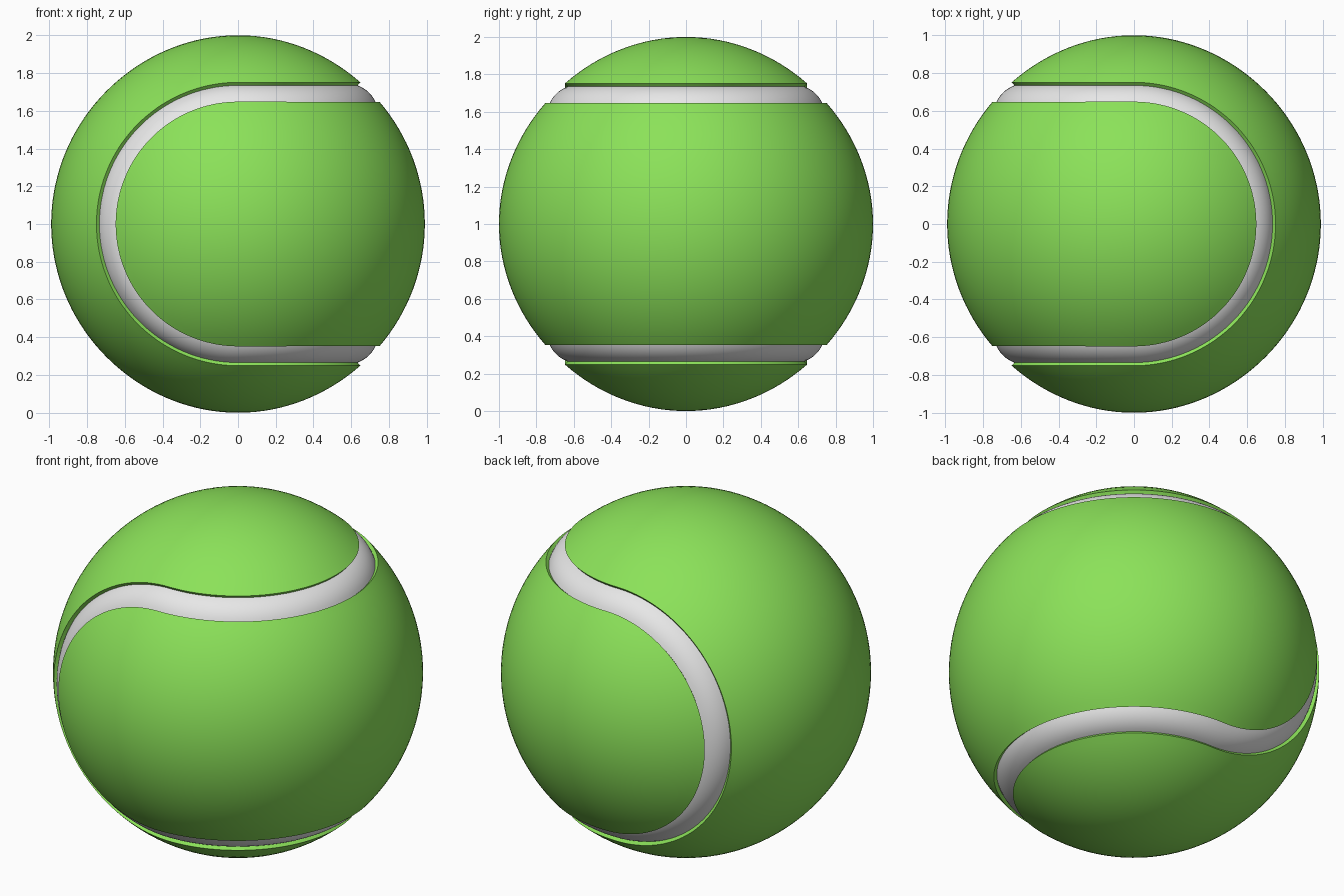
import bpy, bmesh, math
from mathutils import Vector

if "Cube" in bpy.data.objects:
    bpy.data.objects.remove(bpy.data.objects["Cube"])

EDGE_LO, EDGE_HI = 40.8, 49.2      # latitudes of the two groove edges (symmetric about 45)
AZ_STEPS = 72


def material(name, rgb):
    m = bpy.data.materials.new(name)
    m.diffuse_color = (*rgb, 1)
    m.use_nodes = True
    m.node_tree.nodes["Principled BSDF"].inputs["Base Color"].default_value = m.diffuse_color
    return m


green = material("felt green", (0.26, 0.76, 0.10))
white = material("seam white", (0.80, 0.80, 0.80))


def steps(a, b, n):
    return [a + (b - a) * i / n for i in range(n + 1)]


def direction(right, lat, az):
    # right half of the ball has its axis along z, left half along y
    lat, az = math.radians(lat), math.radians(az)
    c, s = math.cos(lat), math.sin(lat)
    if right:
        return Vector((c * math.cos(az), c * math.sin(az), s))
    return Vector((-c * math.cos(az), s, c * math.sin(az)))


def felt_radius(d, lat):
    # slightly raised at the four panel tips
    return 0.99 + 0.01 * max(abs(d.y), abs(d.z)) ** 6


def seam_radius(d, lat):
    # rounded rib sunk between the felt panels
    t = (abs(lat) - 45) / (EDGE_HI - 45)
    return 0.970 + 0.013 * (1 - t * t)


def build(name, patches, radius, mat, wall=False):
    bm = bmesh.new()
    azs = steps(-90, 90, AZ_STEPS)
    for right, lats in patches:
        rows = []
        for lat in lats:
            dirs = [direction(right, lat, az) for az in azs]
            rows.append([bm.verts.new(d * radius(d, lat)) for d in dirs])
        for r0, r1 in zip(rows, rows[1:]):
            for i in range(AZ_STEPS):
                bm.faces.new((r0[i], r0[i + 1], r1[i + 1], r1[i]))
    bmesh.ops.remove_doubles(bm, verts=bm.verts, dist=0.0004)
    for f in bm.faces:
        if f.normal.dot(f.calc_center_median()) < 0:
            f.normal_flip()
    bm.normal_update()
    for f in bm.faces:
        if f.normal.dot(f.calc_center_median()) < 0:
            f.normal_flip()
    if wall:
        # groove wall: rim pulled toward the ball centre
        rim = [e for e in bm.edges if e.is_boundary]
        new = bmesh.ops.extrude_edge_only(bm, edges=rim)["geom"]
        for v in new:
            if isinstance(v, bmesh.types.BMVert):
                v.co *= 0.96
        bmesh.ops.recalc_face_normals(bm, faces=bm.faces)
        top = max(bm.faces, key=lambda f: f.calc_center_median().length)
        if top.normal.dot(top.calc_center_median()) < 0:
            bmesh.ops.reverse_faces(bm, faces=bm.faces)
    me = bpy.data.meshes.new(name)
    bm.to_mesh(me)
    bm.free()
    me.materials.append(mat)
    ob = bpy.data.objects.new(name, me)
    ob.location.z = 1
    bpy.context.collection.objects.link(ob)
    bpy.ops.object.select_all(action='DESELECT')
    ob.select_set(True)
    bpy.context.view_layer.objects.active = ob
    bpy.ops.object.shade_smooth_by_angle(angle=math.radians(35))


belt = steps(-EDGE_LO, EDGE_LO, 32)
caps = [steps(EDGE_HI, 90, 16), steps(-EDGE_HI, -90, 16)]
ribs = [steps(EDGE_LO, EDGE_HI, 8), steps(-EDGE_LO, -EDGE_HI, 8)]

# two interlocking felt panels
build("felt_panel_right", [(True, belt)] + [(False, c) for c in caps], felt_radius, green, True)
build("felt_panel_left", [(False, belt)] + [(True, c) for c in caps], felt_radius, green, True)

# continuous seam winding between them
build("seam", [(side, r) for side in (True, False) for r in ribs], seam_radius, white)
